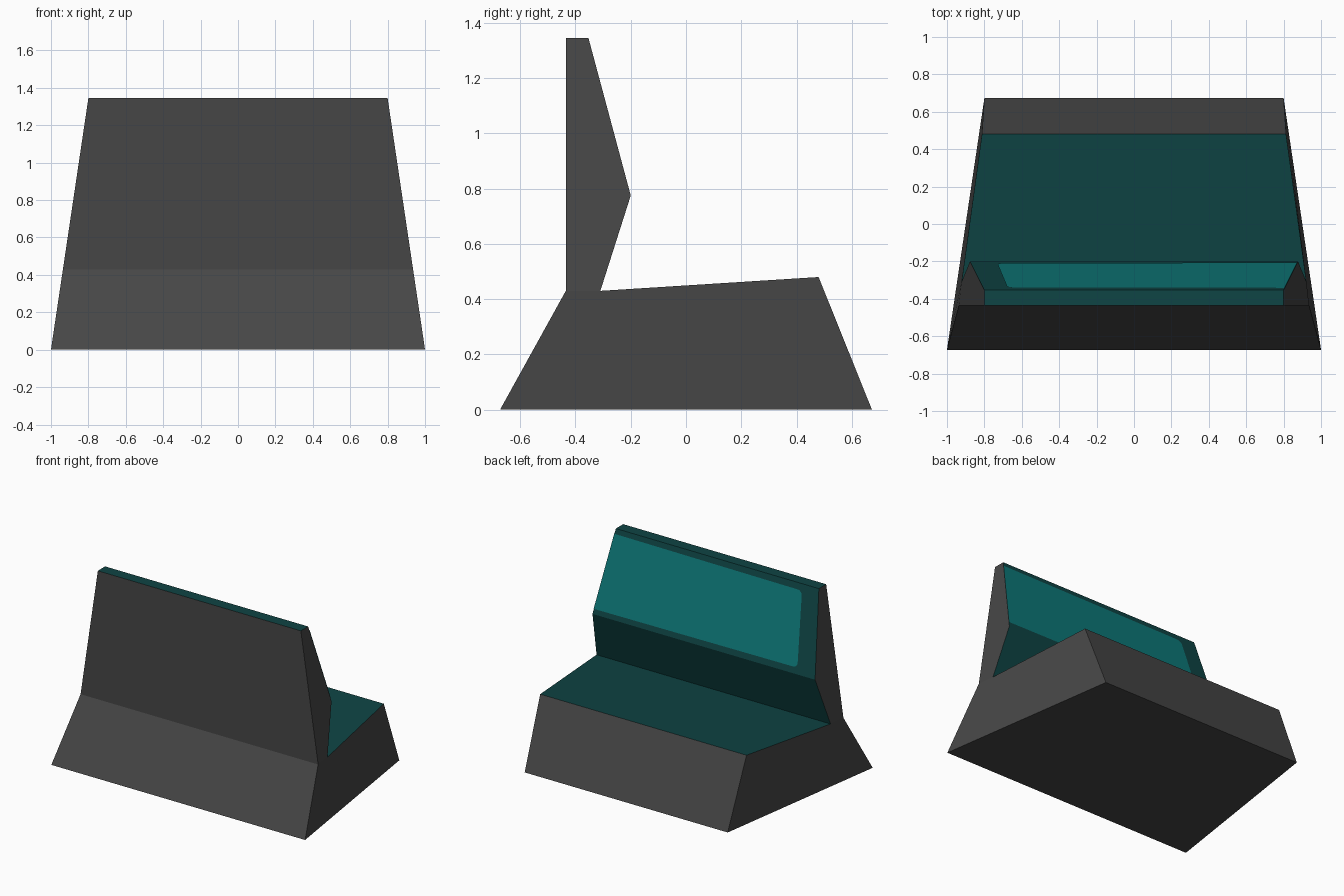
import bpy, bmesh
from math import sin, cos, pi
from mathutils import Vector

cube = bpy.data.objects.get("Cube")
if cube:
    bpy.data.objects.remove(cube)


def material(name, rgb):
    m = bpy.data.materials.new(name)
    m.use_nodes = True
    m.diffuse_color = (*rgb, 1)
    m.node_tree.nodes["Principled BSDF"].inputs["Base Color"].default_value = (*rgb, 1)
    return m


charcoal = material("charcoal casing", (0.062, 0.062, 0.062))
dark_teal = material("dark teal panel", (0.0045, 0.058, 0.058))
bright_teal = material("bright teal display", (0.004, 0.19, 0.19))


def build(name, profile, teal_edges, skip_edge=None):
    """Loft a closed (half width, y, z) profile symmetrically across x."""
    bm = bmesh.new()
    left = [bm.verts.new((w, y, z)) for w, y, z in profile]
    right = [bm.verts.new((-w, y, z)) for w, y, z in profile]
    bm.faces.new(left)
    bm.faces.new(right[::-1])
    n = len(profile)
    for i in range(n):
        if i == skip_edge:
            continue
        j = (i + 1) % n
        f = bm.faces.new((left[j], left[i], right[i], right[j]))
        f.material_index = int(i in teal_edges)
    return finish(name, bm, (charcoal, dark_teal))


def finish(name, bm, mats):
    mesh = bpy.data.meshes.new(name)
    bm.to_mesh(mesh)
    bm.free()
    for m in mats:
        mesh.materials.append(m)
    ob = bpy.data.objects.new(name, mesh)
    bpy.context.collection.objects.link(ob)
    return ob


# Shared joint where the screen rises from the desk
joint_front = (0.936, -0.435, 0.43)
joint_back = (0.922, -0.31, 0.43)
screen_low = (0.877, -0.2, 0.775)
screen_high = (0.8, -0.353, 1.345)

# Desk with sloping sides and a teal control surface
build("desk", [(1, -0.673, 0), (0.8, 0.673, 0), (0.813, 0.48, 0.48),
               joint_back, joint_front], {2}, skip_edge=3)

# Upright screen housing, teal on the top, display side and underside
build("screen_housing", [joint_front, joint_back, screen_low, screen_high,
                         (0.8, -0.435, 1.345)], {1, 2, 3}, skip_edge=0)

# Glowing display: flush on the left, rounded margin on the right
low, high = Vector(screen_low), Vector(screen_high)
normal = Vector((0, high.z - low.z, low.y - high.y)).normalized()


def on_screen(u, v):
    p = low.lerp(high, v)
    return Vector((p.x * (1 - 2 * u), p.y, p.z)) + normal * 0.003


outline = [(0, 0.06), (0, 0.94)]
for cu, cv, start in ((0.9, 0.87, pi / 2), (0.9, 0.13, 0)):
    for k in range(5):
        a = start - k * pi / 8
        outline.append((cu + 0.02 * cos(a), cv + 0.055 * sin(a)))
bm = bmesh.new()
face = bm.faces.new([bm.verts.new(on_screen(u, v)) for u, v in outline])
face.normal_update()
if face.normal.dot(normal) < 0:
    face.normal_flip()
finish("display", bm, (bright_teal,))
